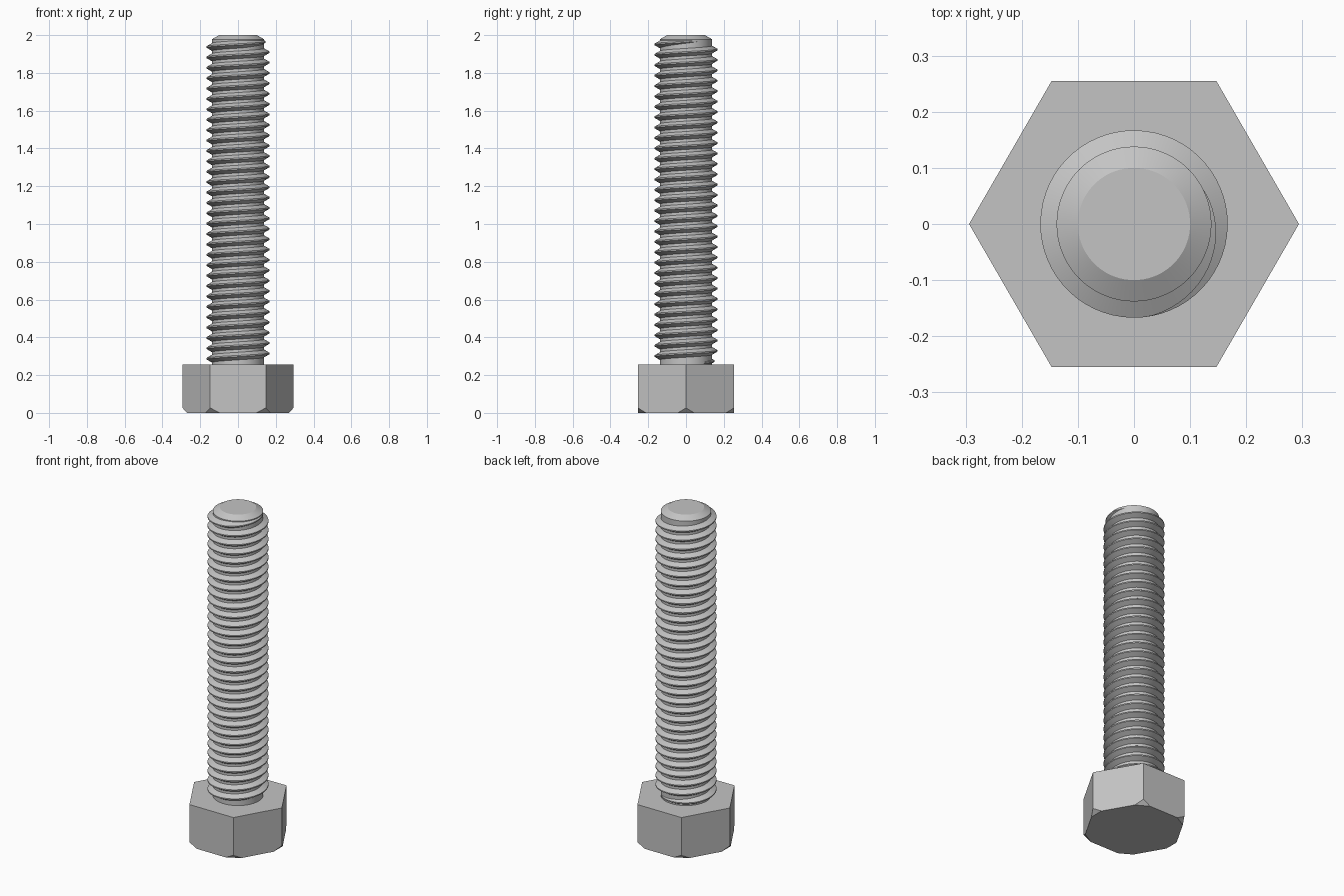
import bpy, bmesh
from math import sin, cos, pi, radians, tan
from mathutils import Vector

cube = bpy.data.objects.get("Cube")
if cube:
    bpy.data.objects.remove(cube, do_unlink=True)

HEAD_R, HEAD_TOP = 0.294, 0.255
CORE_R, CREST_R = 0.138, 0.167
PITCH, TURNS = 0.055, 31
STEPS = 60                       # thread segments per turn
THREAD_TOP = 1.97
THREAD_END = radians(35)         # angle where the thread runs out
FADE = radians(115)              # length of the run-out at each end

steel = bpy.data.materials.new("steel grey")
steel.use_nodes = True
grey = (0.55, 0.55, 0.55, 1)
steel.diffuse_color = grey
steel.node_tree.nodes["Principled BSDF"].inputs["Base Color"].default_value = grey


def finish(name, bm, smooth_angle=None):
    bmesh.ops.recalc_face_normals(bm, faces=bm.faces[:])
    mesh = bpy.data.meshes.new(name)
    bm.to_mesh(mesh)
    bm.free()
    mesh.materials.append(steel)
    if smooth_angle:
        mesh.shade_smooth()
        mesh.set_sharp_from_angle(angle=radians(smooth_angle))
    ob = bpy.data.objects.new(name, mesh)
    bpy.context.collection.objects.link(ob)
    return ob


def bridge(bm, a, b, closed):
    n = len(a)
    for i in range(n if closed else n - 1):
        j = (i + 1) % n
        bm.faces.new((a[i], a[j], b[j], b[i]))


# Hexagonal head with its lower corners cut off
bm = bmesh.new()
rings = [[bm.verts.new((HEAD_R * cos(k * pi / 3), HEAD_R * sin(k * pi / 3), z))
          for k in range(6)] for z in (0, HEAD_TOP)]
bridge(bm, rings[0], rings[1], True)
for ring in rings:
    bm.faces.new(ring)
for k in range(6):
    out = Vector((cos(k * pi / 3), sin(k * pi / 3), 0))
    bmesh.ops.bisect_plane(bm, geom=bm.verts[:] + bm.edges[:] + bm.faces[:],
                           plane_co=out * (HEAD_R - 0.025),
                           plane_no=out - Vector((0, 0, 0.95)), clear_outer=True)
    bmesh.ops.holes_fill(bm, edges=[e for e in bm.edges if e.is_boundary], sides=0)
finish("hex_head", bm)

# Shank core with a chamfered tip
bm = bmesh.new()
rings = [[bm.verts.new((r * cos(k * pi / 36), r * sin(k * pi / 36), z)) for k in range(72)]
         for r, z in ((CORE_R, HEAD_TOP - 0.02), (CORE_R, 1.978), (0.1, 2))]
bridge(bm, rings[0], rings[1], True)
bridge(bm, rings[1], rings[2], True)
bm.faces.new(rings[0])
bm.faces.new(rings[2])
finish("shank_core", bm, 25)

# Right-handed helical thread that fades into the core at both ends
bm = bmesh.new()
total = TURNS * 2 * pi
crest_half = PITCH / 16
last = None
for i in range(TURNS * STEPS + 1):
    back = total * i / (TURNS * STEPS)          # angle measured down from the top end
    angle = THREAD_END - back
    z = THREAD_TOP - PITCH * back / (2 * pi)
    fade = min(1, back / FADE, (total - back) / FADE)
    crest = CORE_R - 0.002 + (CREST_R - CORE_R + 0.002) * fade
    inner = CORE_R - 0.002
    root_half = crest_half + (crest - inner) * tan(radians(30))
    profile = ((inner, -root_half), (crest, -crest_half),
               (crest, crest_half), (inner, root_half))
    row = [bm.verts.new((r * cos(angle), r * sin(angle), z + dz)) for r, dz in profile]
    if last:
        bridge(bm, last, row, False)
    last = row
thread = finish("screw_thread", bm, 30)

# Make sure the open strip of the thread faces outward
mesh = thread.data
outward = sum(p.normal.x * p.center.x + p.normal.y * p.center.y for p in mesh.polygons)
if outward < 0:
    mesh.flip_normals()
